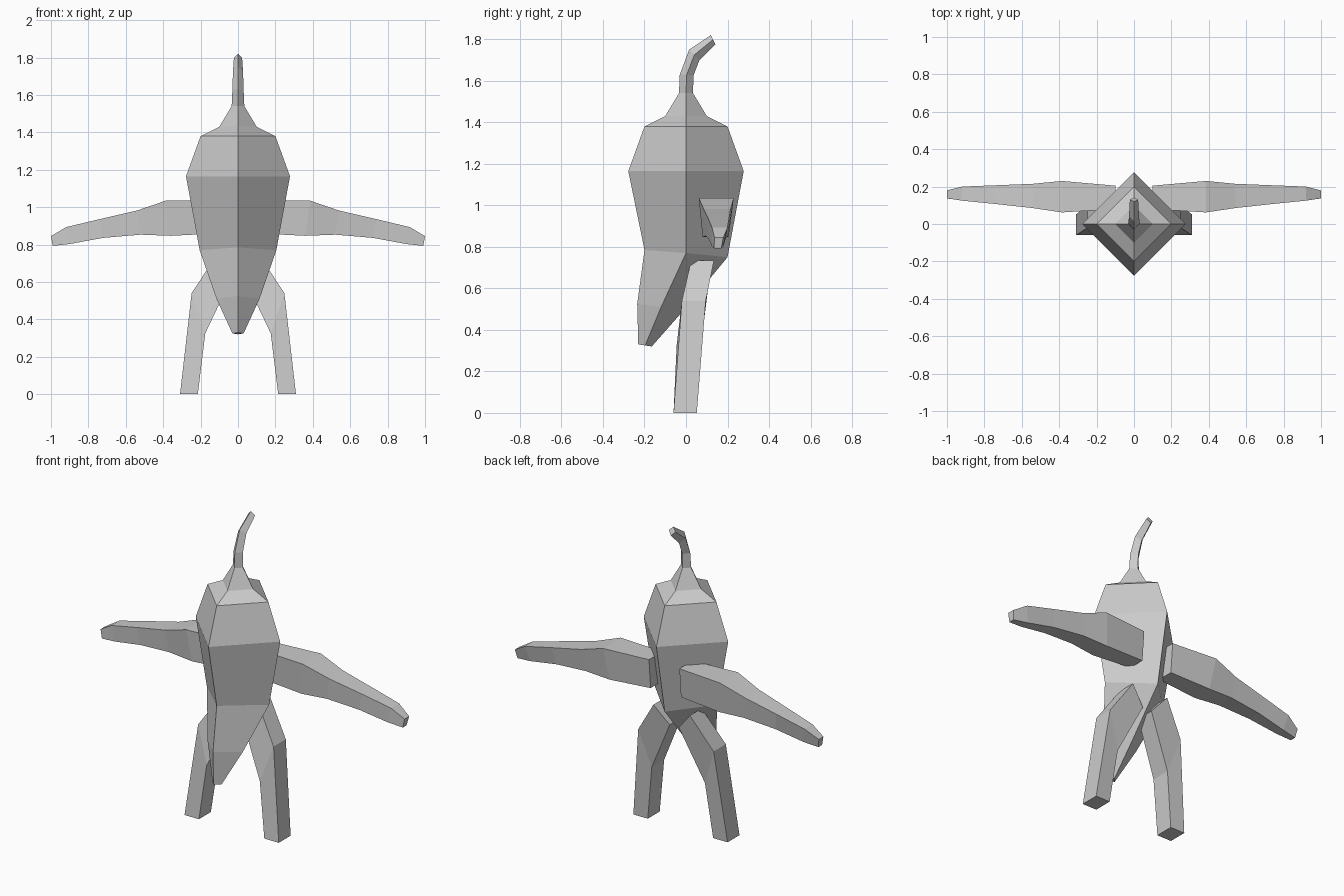
import bpy, bmesh


def loft(name, sections, mirror=False):
    """Skin a list of four-cornered sections, cap both ends, flat shaded."""
    bm = bmesh.new()
    rings = [[bm.verts.new(p) for p in s] for s in sections]
    for a, b in zip(rings, rings[1:]):
        for i in range(4):
            j = (i + 1) % 4
            bm.faces.new((a[i], a[j], b[j], b[i]))
    bm.faces.new(rings[0])
    bm.faces.new(rings[-1])
    bmesh.ops.recalc_face_normals(bm, faces=bm.faces)
    me = bpy.data.meshes.new(name)
    bm.to_mesh(me)
    bm.free()
    ob = bpy.data.objects.new(name, me)
    bpy.context.collection.objects.link(ob)
    if mirror:
        m = ob.modifiers.new("mirror", 'MIRROR')
        m.use_bisect_axis[0] = False
        m.use_mirror_merge = False
    return ob


def diamond(hx, front, mid, back):
    """Diamond section; front, mid and back are (y, z) points."""
    return [(0, *front), (hx, *mid), (0, *back), (-hx, *mid)]


def level(h, z):
    return diamond(h, (-h, z), (0, z), (h, z))


# Body: tapering snout, diamond torso, narrow bent stalk on top
loft("body", [
    diamond(0.03, (-0.23, 0.33), (-0.197, 0.325), (-0.165, 0.32)),
    diamond(0.115, (-0.235, 0.525), (-0.12, 0.51), (-0.015, 0.49)),
    diamond(0.205, (-0.2, 0.785), (0, 0.77), (0.2, 0.75)),
    level(0.278, 1.165),
    level(0.2, 1.38),
    level(0.1, 1.43),
    level(0.034, 1.54),
    diamond(0.03, (-0.03, 1.63), (0.003, 1.628), (0.036, 1.625)),
    diamond(0.027, (0.015, 1.75), (0.04, 1.725), (0.065, 1.70)),
    diamond(0.022, (0.12, 1.82), (0.13, 1.798), (0.142, 1.775)),
])

# Arms: x top, x bottom, z top, z bottom, y front/back of top, y front/back of bottom
arm = [
    (0.10, 0.10, 1.035, 0.86, 0.08, 0.205, 0.09, 0.19),
    (0.385, 0.36, 1.035, 0.847, 0.062, 0.23, 0.08, 0.205),
    (0.54, 0.52, 0.982, 0.853, 0.085, 0.215, 0.095, 0.20),
    (0.74, 0.72, 0.936, 0.836, 0.107, 0.207, 0.11, 0.19),
    (0.92, 0.90, 0.893, 0.803, 0.125, 0.20, 0.125, 0.18),
    (1.00, 0.99, 0.845, 0.793, 0.137, 0.18, 0.135, 0.17),
]
loft("arms", [[(xt, tf, zt), (xt, tb, zt), (xb, bb, zb), (xb, bf, zb)]
              for xt, xb, zt, zb, tf, tb, bf, bb in arm], mirror=True)

# Legs: inner (x, z, y front, y back), then outer
leg = [
    ((0.215, 0, -0.06, 0.052), (0.31, 0, -0.06, 0.052)),
    ((0.175, 0.325, -0.045, 0.072), (0.248, 0.54, -0.02, 0.095)),
    ((0.03, 0.63, 0.0, 0.11), (0.12, 0.735, 0.025, 0.135)),
]
loft("legs", [[(i[0], i[2], i[1]), (o[0], o[2], o[1]),
               (o[0], o[3], o[1]), (i[0], i[3], i[1])] for i, o in leg], mirror=True)
